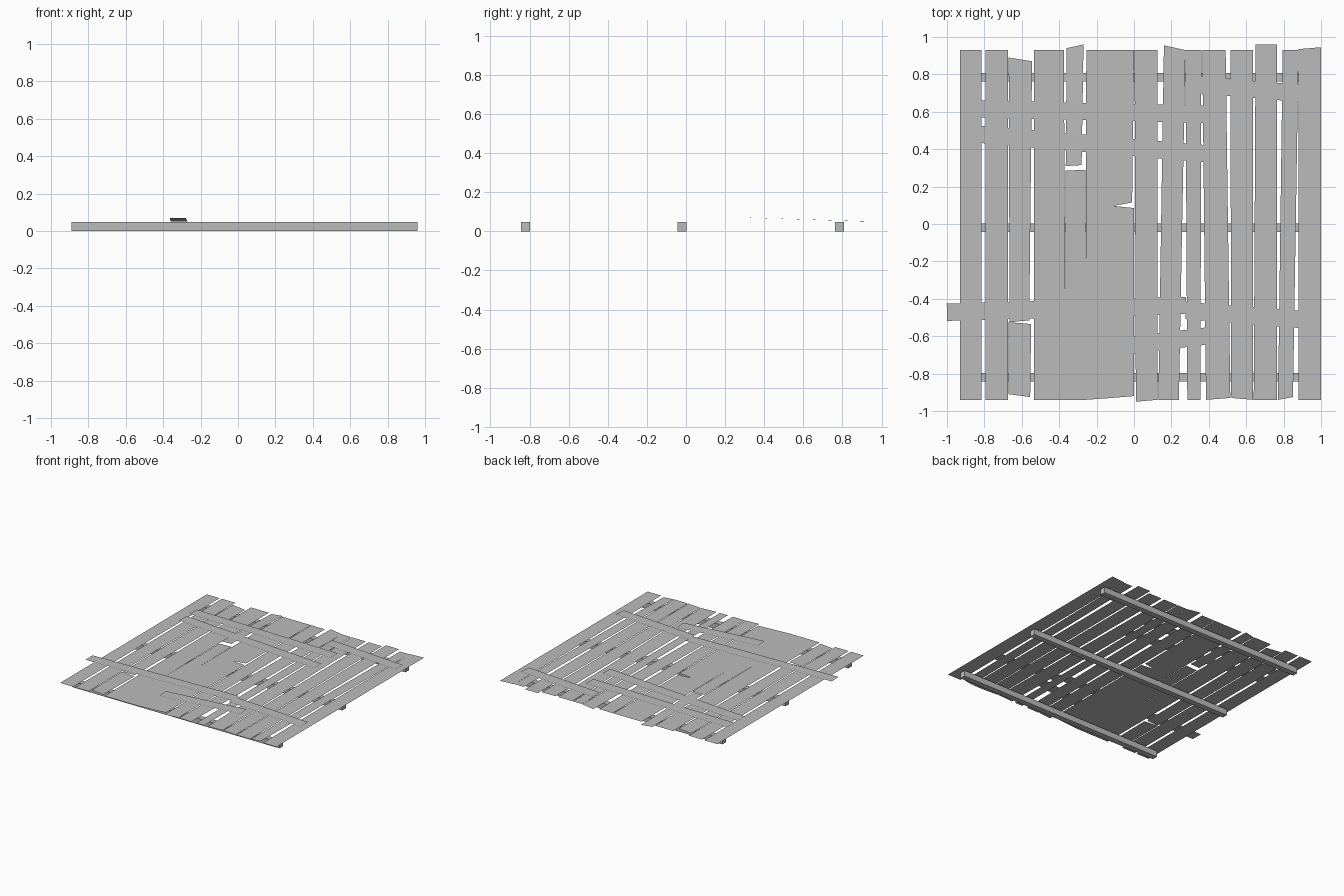
import bpy
from mathutils import Vector

default_cube = bpy.data.objects.get("Cube")
if default_cube:
    bpy.data.objects.remove(default_cube, do_unlink=True)

wood = bpy.data.materials.new("grey_wood")
wood.use_nodes = True
wood.diffuse_color = (0.5, 0.5, 0.5, 1)
wood.node_tree.nodes["Principled BSDF"].inputs["Base Color"].default_value = wood.diffuse_color

DECK = 0.06      # height of the plank layer
BACK, FRONT = 0.93, -0.94


def make_object(name, verts, faces):
    mesh = bpy.data.meshes.new(name)
    mesh.from_pydata(verts, [], faces)
    mesh.materials.append(wood)
    obj = bpy.data.objects.new(name, mesh)
    bpy.context.collection.objects.link(obj)
    return obj


def sheet(name, outline):
    """One flat face; the outline runs anticlockwise seen from above."""
    return make_object(name, outline, [range(len(outline))])


def plank(name, back_x, front_x, back_y=(BACK, BACK), front_y=(FRONT, FRONT),
          back_z=DECK, front_z=DECK):
    """Lengthwise plank; each pair gives the left and right corner on the plan."""
    return sheet(name, [
        (front_x[0], front_y[0], front_z), (front_x[1], front_y[1], front_z),
        (back_x[1], back_y[1], back_z), (back_x[0], back_y[0], back_z)])


def cross_board(name, start, end, width=0.092, z=0.067):
    """Board nailed across the planks along a centre line."""
    a, b = Vector(start), Vector(end)
    side = (b - a).orthogonal().normalized() * width / 2
    if side.y < 0:
        side = -side
    corners = (a - side, b - side, b + side, a + side)
    return sheet(name, [(p.x, p.y, z) for p in corners])


def beam(name, y, left=-0.89, right=0.96, depth=0.046, height=0.048):
    """Square support beam under the planks."""
    bpy.ops.mesh.primitive_cube_add(size=1, location=((left + right) / 2, y, height / 2))
    obj = bpy.context.object
    obj.name = name
    obj.scale = (right - left, depth, height)
    bpy.ops.object.transform_apply(location=False, rotation=False, scale=True)
    obj.data.materials.append(wood)
    return obj


# Support beams
for label, y in (("front", -0.82), ("middle", -0.02), ("back", 0.785)):
    beam(label + "_beam", y)

# Planks on the right half, from the outer edge inwards
plank("right_edge_plank", (-0.93, -0.815), (-0.93, -0.815))
plank("right_second_plank", (-0.795, -0.675), (-0.795, -0.675))
plank("split_plank_back", (-0.67, -0.545), (-0.665, -0.56),
      back_y=(0.89, 0.87), front_y=(-0.525, -0.515))
plank("split_plank_front", (-0.67, -0.55), (-0.67, -0.555),
      back_y=(-0.525, -0.535), front_y=(-0.91, -0.925))
plank("right_wide_plank", (-0.535, -0.375), (-0.535, -0.365))
plank("broken_plank_back", (-0.36, -0.27), (-0.365, -0.28),
      back_y=(0.94, 0.96), front_y=(0.31, 0.315), back_z=0.05, front_z=0.07)
plank("broken_plank_front", (-0.365, -0.26), (-0.37, -0.255), back_y=(0.285, 0.29))
plank("right_inner_plank", (-0.255, -0.12), (-0.26, -0.12), front_y=(FRONT, -0.93))

# Central plank with a splintered notch in its edge
sheet("notched_plank", [(x, y, DECK) for x, y in (
    (-0.12, -0.93), (0, -0.92), (0, 0.085), (-0.11, 0.097),
    (-0.01, 0.115), (0, BACK), (-0.12, BACK))])

# Planks on the left half, from the centre outwards
plank("left_inner_plank", (0.003, 0.125), (0.01, 0.125), front_y=(-0.95, FRONT))
plank("left_slanted_plank", (0.16, 0.275), (0.13, 0.24), back_y=(0.955, BACK))
plank("left_narrow_plank", (0.275, 0.36), (0.285, 0.355))
plank("left_middle_plank", (0.365, 0.49), (0.385, 0.515), front_y=(FRONT, -0.93))
plank("left_straight_plank", (0.515, 0.635), (0.52, 0.637), front_y=(-0.93, FRONT))
plank("left_long_plank", (0.65, 0.765), (0.64, 0.765), back_y=(0.96, 0.96))
plank("left_leaning_plank", (0.795, 0.88), (0.77, 0.85), front_y=(FRONT, -0.925))
plank("left_edge_plank", (0.88, 1), (0.88, 1), back_y=(0.935, 0.945))

# Repair boards nailed across the top
cross_board("back_long_board", (-0.83, 0.615), (0.45, 0.585))
cross_board("middle_long_board", (-0.828, 0.48), (0.45, 0.37))
cross_board("back_short_board", (0.28, 0.75), (0.952, 0.693))
cross_board("front_long_board", (-1, -0.472), (0.28, -0.435))
cross_board("front_side_board", (0.278, -0.463), (0.952, -0.515))
cross_board("front_short_board", (-0.203, -0.67), (0.463, -0.59))
